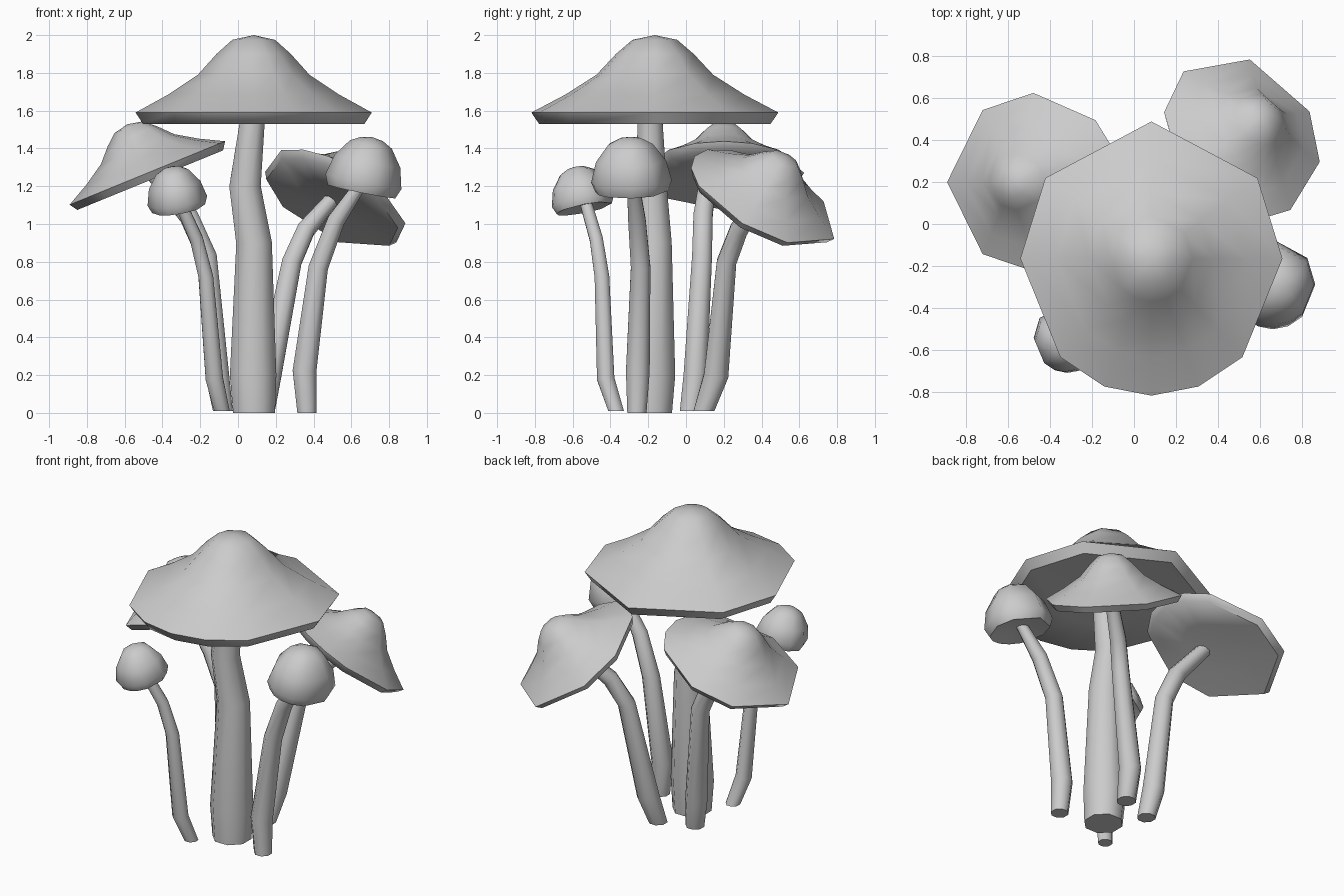
import bpy, bmesh
from math import radians, cos, sin
from mathutils import Vector, Matrix

if "Cube" in bpy.data.objects:
    bpy.data.objects.remove(bpy.data.objects["Cube"])

# Slightly irregular rim: vertex directions shared by all caps
RIM = [90, 144, 180, 226, 249, 270, 291, 314, 360, 396]
# (radius, height) from underside centre over the lip to just below the apex
WIDE = [(0.3, -0.045), (0.595, -0.06), (0.635, 0.0), (0.46, 0.095), (0.30, 0.2),
        (0.2, 0.31), (0.115, 0.385)]
ROUND = [(0.1, -0.03), (0.185, -0.045), (0.208, 0.01), (0.18, 0.12), (0.115, 0.21), (0.06, 0.24)]


def finish(name, bm, angle):
    bmesh.ops.recalc_face_normals(bm, faces=bm.faces)
    mesh = bpy.data.meshes.new(name)
    bm.to_mesh(mesh)
    bm.free()
    ob = bpy.data.objects.new(name, mesh)
    bpy.context.collection.objects.link(ob)
    bpy.ops.object.select_all(action='DESELECT')
    bpy.context.view_layer.objects.active = ob
    ob.select_set(True)
    bpy.ops.object.shade_smooth_by_angle(angle=radians(angle))
    return ob


def skin(bm, rings):
    for a, b in zip(rings, rings[1:]):
        n = len(a)
        for i in range(n):
            j = (i + 1) % n
            bm.faces.new((a[i], a[j], b[j], b[i]))


def fan(bm, ring, point):
    tip = bm.verts.new(point)
    for i in range(len(ring)):
        bm.faces.new((ring[i], ring[(i + 1) % len(ring)], tip))


def cap(name, profile, bottom, top, center, up, scale=1.0, yaw=0):
    bm = bmesh.new()
    rings = []
    for r, h in profile:
        # the rim is a little longer front to back than across
        rings.append([bm.verts.new((r * cos(radians(a)) * 0.985, r * sin(radians(a)) * 1.03, h))
                      for a in RIM])
    skin(bm, rings)
    fan(bm, rings[0], (0, 0, bottom))
    fan(bm, rings[-1], (0, 0, top))
    tilt = Vector((0, 0, 1)).rotation_difference(Vector(up).normalized()).to_matrix().to_4x4()
    bm.transform(Matrix.Translation(center) @ tilt
                 @ Matrix.Rotation(radians(yaw), 4, 'Z') @ Matrix.Scale(scale, 4))
    return finish(name, bm, 60)


def stem(name, path, sides=8):
    """path: (x, y, z, radius) points from the foot up"""
    bm = bmesh.new()
    pts = [Vector(p[:3]) for p in path]
    rings = []
    for i, p in enumerate(path):
        d = (pts[min(i + 1, len(pts) - 1)] - pts[max(i - 1, 0)]).normalized()
        if i == 0:
            d = Vector((0, 0, 1))     # flat foot
        rot = Vector((0, 0, 1)).rotation_difference(d)
        rings.append([bm.verts.new(pts[i] + rot @ Vector((p[3] * cos(radians(360 * (k + .5) / sides)),
                                                          p[3] * sin(radians(360 * (k + .5) / sides)), 0)))
                      for k in range(sides)])
    skin(bm, rings)
    bm.faces.new(rings[0])
    bm.faces.new(rings[-1])
    return finish(name, bm, 50)


# Tall central mushroom
cap("main_cap", WIDE, -0.04, 0.41, (0.083, -0.165, 1.59), (0, 0, 1))
stem("main_stem", [(0.085, -0.185, 0, 0.12), (0.08, -0.18, 0.2, 0.133), (0.085, -0.17, 0.9, 0.102),
                   (0.037, -0.185, 1.2, 0.09), (0.078, -0.19, 1.56, 0.07)])

# Wide tilted mushroom, back left
cap("back_left_cap", WIDE, -0.04, 0.41, (-0.48, 0.2, 1.27), (-0.38, 0, 0.93), 0.68, 90)
stem("back_left_stem", [(-0.08, 0.02, 0.01, 0.057), (-0.11, 0.05, 0.2, 0.068), (-0.165, 0.085, 0.83, 0.057),
                        (-0.26, 0.09, 1.04, 0.055), (-0.45, 0.12, 1.27, 0.045)])

# Wide steeply tilted mushroom, back right
cap("back_right_cap", WIDE, -0.04, 0.41, (0.515, 0.415, 1.14), (0.43, 0.43, 0.8), 0.66, -12)
stem("back_right_stem", [(0.14, 0.095, 0.01, 0.06), (0.165, 0.16, 0.2, 0.07), (0.285, 0.215, 0.8, 0.056),
                         (0.36, 0.28, 0.97, 0.052), (0.49, 0.38, 1.12, 0.042)])

# Small round mushroom, front right
cap("front_right_cap", ROUND, -0.02, 0.25, (0.662, -0.288, 1.215), (0.2, -0.03, 1))
stem("front_right_stem", [(0.365, -0.26, 0, 0.055), (0.352, -0.255, 0.22, 0.068), (0.425, -0.24, 0.77, 0.056),
                          (0.52, -0.26, 1.02, 0.05), (0.65, -0.28, 1.21, 0.035)])

# Small round mushroom, front left
cap("front_left_cap", ROUND, -0.02, 0.25, (-0.32, -0.545, 1.115), (-0.17, -0.2, 1), 0.78)
stem("front_left_stem", [(-0.085, -0.37, 0.01, 0.045), (-0.125, -0.425, 0.18, 0.05), (-0.17, -0.445, 0.72, 0.042),
                         (-0.22, -0.475, 0.92, 0.038), (-0.305, -0.53, 1.11, 0.034)])
